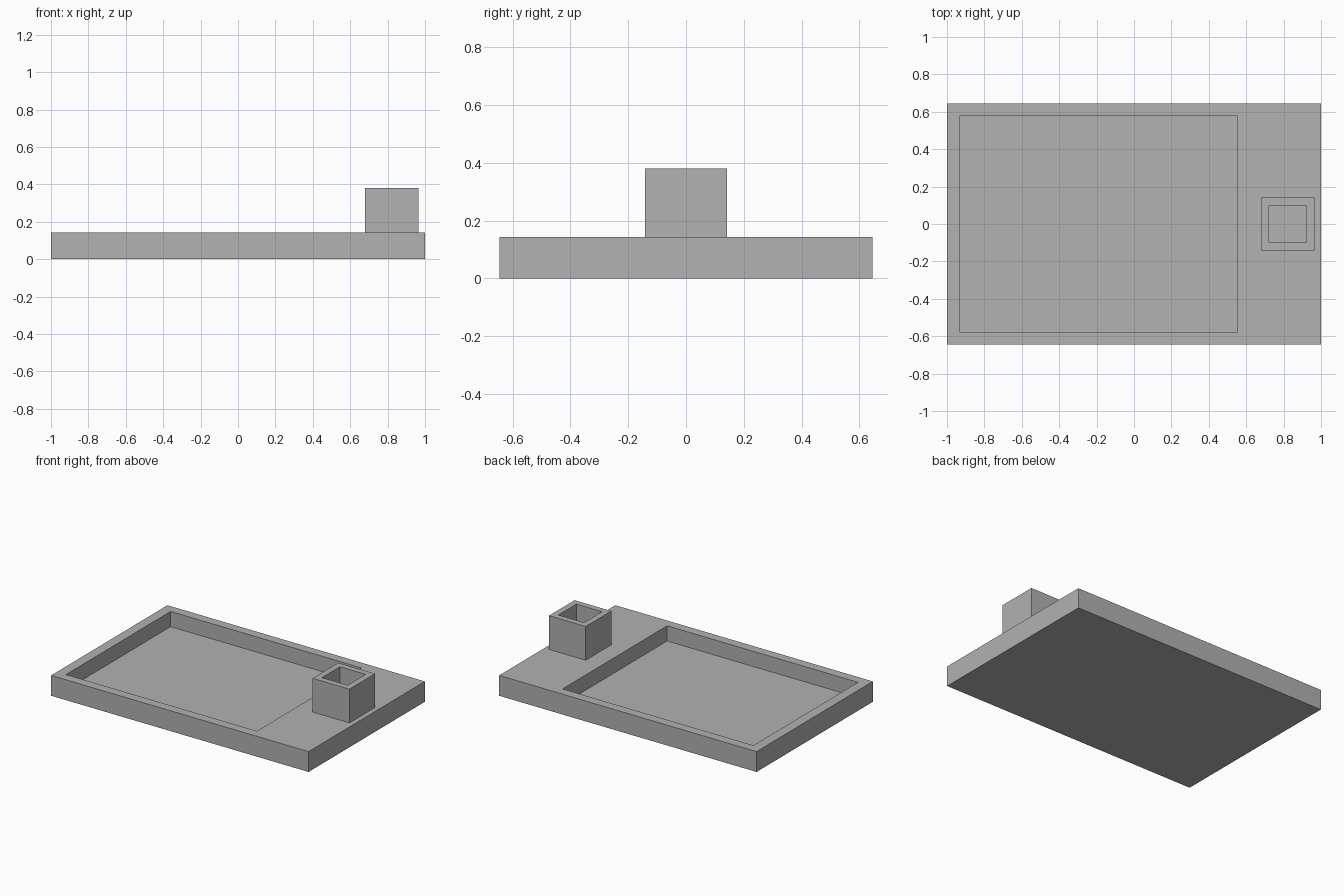
import bpy
import bmesh

default = bpy.data.objects.get("Cube")
if default:
    bpy.data.objects.remove(default, do_unlink=True)

grey = bpy.data.materials.new("plain grey")
colour = (0.445, 0.445, 0.445, 1)
grey.use_nodes = True
grey.diffuse_color = colour
grey.node_tree.nodes["Principled BSDF"].inputs["Base Color"].default_value = colour


def ring(bm, x, y, z):
    """Four corners of a rectangle at height z."""
    return [bm.verts.new((x[i], y[j], z)) for i, j in ((0, 0), (1, 0), (1, 1), (0, 1))]


def hollow_box(name, x, y, z, hole_x, hole_y, floor, closed=True):
    """Box with a rectangular recess sunk from the top down to floor."""
    bm = bmesh.new()
    rings = [ring(bm, x, y, z[0]), ring(bm, x, y, z[1]),
             ring(bm, hole_x, hole_y, z[1]), ring(bm, hole_x, hole_y, floor)]
    for a, b in zip(rings, rings[1:]):
        for i in range(4):
            j = (i + 1) % 4
            bm.faces.new((a[i], a[j], b[j], b[i]))
    if closed:
        bm.faces.new(reversed(rings[0]))
        bm.faces.new(rings[-1])
    mesh = bpy.data.meshes.new(name)
    bm.to_mesh(mesh)
    bm.free()
    mesh.materials.append(grey)
    obj = bpy.data.objects.new(name, mesh)
    bpy.context.collection.objects.link(obj)
    return obj


TOP = 0.143

# Base slab with the wide shallow recess
hollow_box("tray", (-1, 1), (-0.645, 0.645), (0, TOP),
           (-0.93, 0.553), (-0.58, 0.58), 0.036)

# Square holder standing on the slab, which closes its bottom
hollow_box("square_holder", (0.68, 0.965), (-0.142, 0.142), (TOP, 0.38),
           (0.722, 0.922), (-0.1, 0.1), TOP, closed=False)
